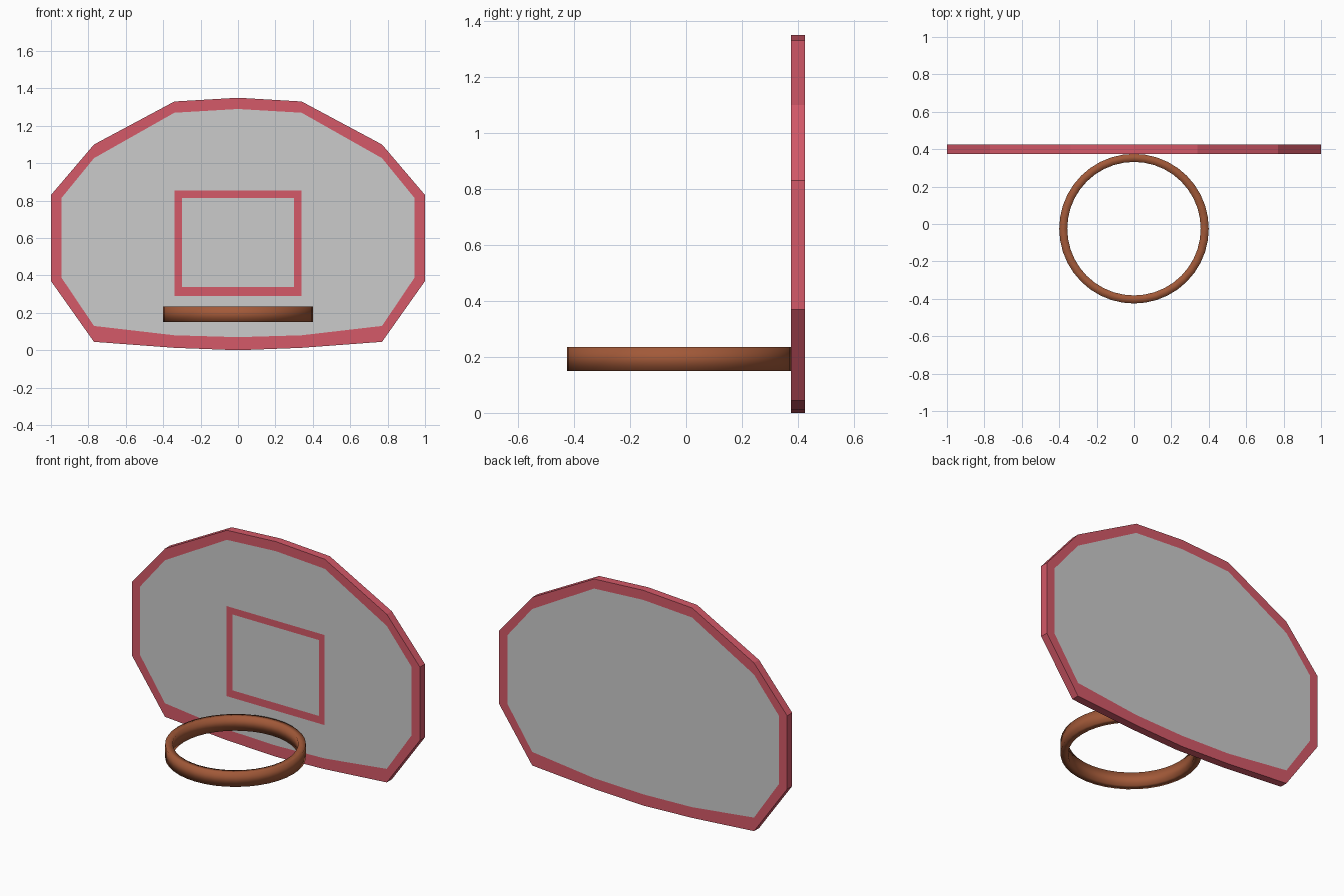
import bpy, math

if "Cube" in bpy.data.objects:
    bpy.data.objects.remove(bpy.data.objects["Cube"])

FRONT, BACK = 0.375, 0.425


def material(name, color):
    mat = bpy.data.materials.new(name)
    mat.diffuse_color = color
    mat.use_nodes = True
    mat.node_tree.nodes["Principled BSDF"].inputs["Base Color"].default_value = mat.diffuse_color
    return mat


def add_object(name, verts, faces, mats, indices=None):
    mesh = bpy.data.meshes.new(name)
    mesh.from_pydata(verts, [], faces)
    for mat in mats:
        mesh.materials.append(mat)
    if indices:
        mesh.polygons.foreach_set("material_index", indices)
    mesh.update()
    obj = bpy.data.objects.new(name, mesh)
    bpy.context.collection.objects.link(obj)
    return obj


def mirrored(half):
    # Half outline from bottom centre to top centre, closed over x = 0
    return half + [(-x, z) for x, z in half[-2:0:-1]]


def tube_faces(rings, n):
    # Quads joining consecutive rings, wrapping back to the first ring
    return [(a * n + i, a * n + (i + 1) % n,
             (a + 1) % rings * n + (i + 1) % n, (a + 1) % rings * n + i)
            for a in range(rings) for i in range(n)]


red = material("red_paint", (0.66, 0.10, 0.14, 1))
rust = material("rim_rust", (0.36, 0.10, 0.04, 1))
grey = material("panel_grey", (0.6, 0.6, 0.6, 1))

# Backboard: red border and edge with flush grey panels front and back
outer = mirrored([(0, 0), (0.34, 0.013), (0.77, 0.045), (1, 0.37),
                  (1, 0.83), (0.77, 1.10), (0.34, 1.33), (0, 1.35)])
inner = mirrored([(0, 0.07), (0.34, 0.08), (0.77, 0.13), (0.943, 0.387),
                  (0.943, 0.815), (0.77, 1.027), (0.34, 1.27), (0, 1.29)])
n = len(outer)
verts = [(x, y, z) for loop, y in ((inner, BACK), (outer, BACK),
                                   (outer, FRONT), (inner, FRONT)) for x, z in loop]
faces = tube_faces(4, n)[:3 * n]
faces = [f[::-1] for f in faces]
faces += [tuple(range(n))[::-1], tuple(range(3 * n, 4 * n))]
# Back panel faces +y, front panel faces -y
add_object("backboard", verts, faces, [red, grey], [0] * (3 * n) + [1, 1])

# Painted target square, a hair proud of the board
big = [(-0.34, 0.29), (0.34, 0.29), (0.34, 0.855), (-0.34, 0.855)]
small = [(-0.30, 0.337), (0.30, 0.337), (0.30, 0.813), (-0.30, 0.813)]
y = FRONT - 0.0015
verts = [(x, y, z) for loop in (big, small) for x, z in loop]
add_object("target_square", verts, tube_faces(2, 4)[:4], [red])

# Hoop rim: rectangular section swept round, softly shaded
seg = 40
section = [(0.40, 0.15), (0.40, 0.235), (0.357, 0.235), (0.357, 0.15)]
verts = [(r * math.cos(2 * math.pi * i / seg),
          -0.025 + r * math.sin(2 * math.pi * i / seg), z)
         for r, z in section for i in range(seg)]
rim = add_object("hoop_rim", verts, tube_faces(4, seg), [rust])
rim.data.polygons.foreach_set("use_smooth", [True] * len(rim.data.polygons))
